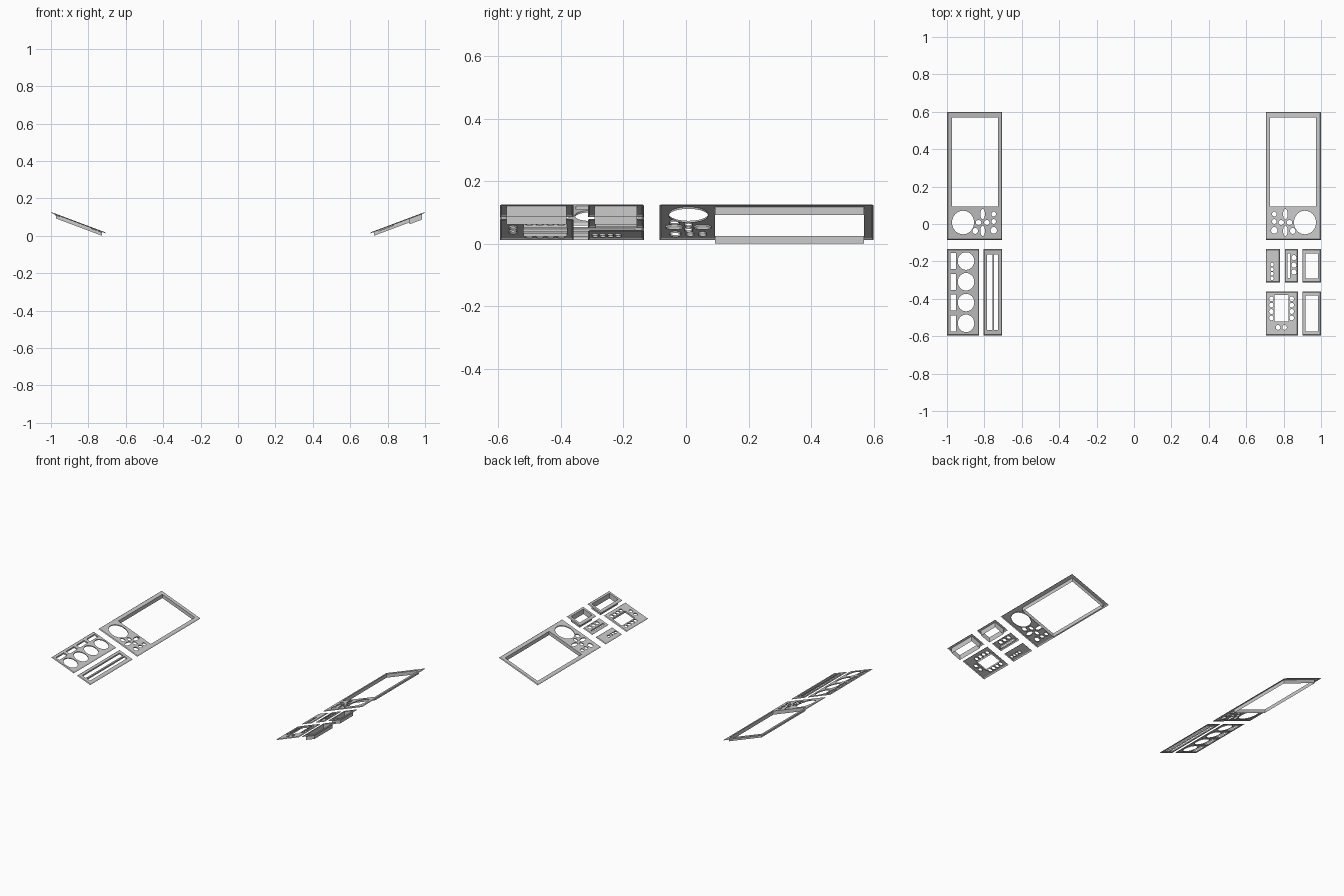
import bpy, bmesh, math

cube = bpy.data.objects.get("Cube")
if cube:
    bpy.data.objects.remove(cube, do_unlink=True)

grey = bpy.data.materials.new("panel grey")
grey.use_nodes = True
COLOUR = (0.6, 0.6, 0.6, 1)
grey.diffuse_color = COLOUR
grey.node_tree.nodes["Principled BSDF"].inputs["Base Color"].default_value = COLOUR

SLOPE = 0.375
LIP = 0.005


def height(x):
    """Height of the sloping console surface."""
    return 0.017 + (abs(x) - 0.705) * SLOPE


def rect(x0, x1, y0, y1, depth=0.01):
    return [(x0, y0), (x1, y0), (x1, y1), (x0, y1)], depth


def oval(x, y, rx, ry=None, depth=0.006, sides=24):
    """Opening that is round in the plane of the panel."""
    ry = ry or rx
    rx *= math.cos(math.atan(SLOPE))
    turn = [2 * math.pi * i / sides for i in range(sides)]
    return [(x + rx * math.cos(a), y + ry * math.sin(a)) for a in turn], depth


def panel(name, side, x0, x1, y0, y1, openings):
    """Sloping plate with turned-down edges and walled openings."""
    bm = bmesh.new()

    def ring(points):
        verts = [bm.verts.new((side * x, y, height(x))) for x, y in points]
        return verts, [bm.edges.new((v, verts[i - 1])) for i, v in enumerate(verts)]

    def wall(verts, lower):
        for i, v in enumerate(verts):
            bm.faces.new((verts[i - 1], v, lower[i], lower[i - 1]))

    outer, edges = ring(rect(x0 + LIP, x1 - LIP, y0 + LIP, y1 - LIP)[0])
    rings = []
    for points, depth in openings:
        verts, loop = ring(points)
        edges += loop
        rings.append((verts, depth))
    bmesh.ops.triangle_fill(bm, use_beauty=True, use_dissolve=False,
                            edges=edges, normal=(0, 0, 1))
    # Sloped outer lip
    wall(outer, [bm.verts.new((side * x, y, height(x) - LIP))
                 for x, y in rect(x0, x1, y0, y1)[0]])
    # Vertical walls under the openings
    for verts, depth in rings:
        wall(verts, [bm.verts.new((v.co.x, v.co.y, v.co.z - depth)) for v in verts])
    bmesh.ops.recalc_face_normals(bm, faces=bm.faces)
    if sum(f.normal.z * f.calc_area() for f in bm.faces) < 0:
        bmesh.ops.reverse_faces(bm, faces=bm.faces)
    mesh = bpy.data.meshes.new(name)
    bm.to_mesh(mesh)
    bm.free()
    mesh.materials.append(grey)
    obj = bpy.data.objects.new(name, mesh)
    bpy.context.collection.objects.link(obj)


# Screen panels, one on each side
screen = [rect(0.727, 0.973, 0.093, 0.57, 0.025), oval(0.914, 0.008, 0.063, sides=40)]
screen += [oval(0.809, y, 0.013, 0.028) for y in (-0.037, 0.053)]
screen += [oval(x, 0.008, 0.016, 0.013) for x in (0.787, 0.831)]
screen += [oval(0.75, y, r) for y, r in ((-0.034, 0.018), (0.013, 0.013), (0.053, 0.013))]
screen += [oval(0.849, y, 0.017) for y in (-0.034, 0.053)]
# The far pair of keys sits beside the vertical pair, clear of the dial
screen = screen[:-2] + [oval(0.849, -0.037, 0.016)]
for label, side in (("left", 1), ("right", -1)):
    panel(label + "_screen_panel", side, 0.705, 1, -0.085, 0.6, screen)

# Gauge panel: four dials, each with a slot beside it
gauges = []
for i in range(4):
    y = -0.198 - 0.111 * i
    gauges += [oval(0.898, y, 0.047, sides=40),
               rect(0.953, 0.98, y - 0.043, y + 0.043)]
panel("gauge_panel", -1, 0.83, 1, -0.595, -0.135, gauges)

# Slider panel: two long slots with a thin bar between
panel("slider_panel", -1, 0.705, 0.805, -0.595, -0.135,
      [rect(0.757, 0.785, -0.567, -0.163), rect(0.727, 0.749, -0.567, -0.163)])

# Small switch panels
panel("button_row_panel", 1, 0.705, 0.78, -0.313, -0.135,
      [oval(0.738, -0.217 - 0.0245 * i, 0.01) for i in range(4)])
panel("slot_and_button_panel", 1, 0.807, 0.877, -0.313, -0.135,
      [rect(0.821, 0.833, -0.29, -0.157)]
      + [oval(0.855, y, 0.014) for y in (-0.18, -0.22, -0.257)])

# Keypad panel: window framed by round keys
keys = [rect(0.752, 0.826, -0.52, -0.38, 0.012)]
keys += [oval(x, -0.4 - 0.034 * i, 0.013) for x in (0.735, 0.843) for i in range(4)]
keys += [oval(x, -0.553, 0.013) for x in (0.77, 0.805)]
panel("keypad_panel", 1, 0.705, 0.877, -0.595, -0.36, keys)

# Storage wells with deep walls
panel("small_well", 1, 0.9, 1, -0.313, -0.135, [rect(0.917, 0.983, -0.292, -0.157, 0.035)])
panel("large_well", 1, 0.9, 1, -0.595, -0.36, [rect(0.917, 0.983, -0.574, -0.382, 0.035)])
